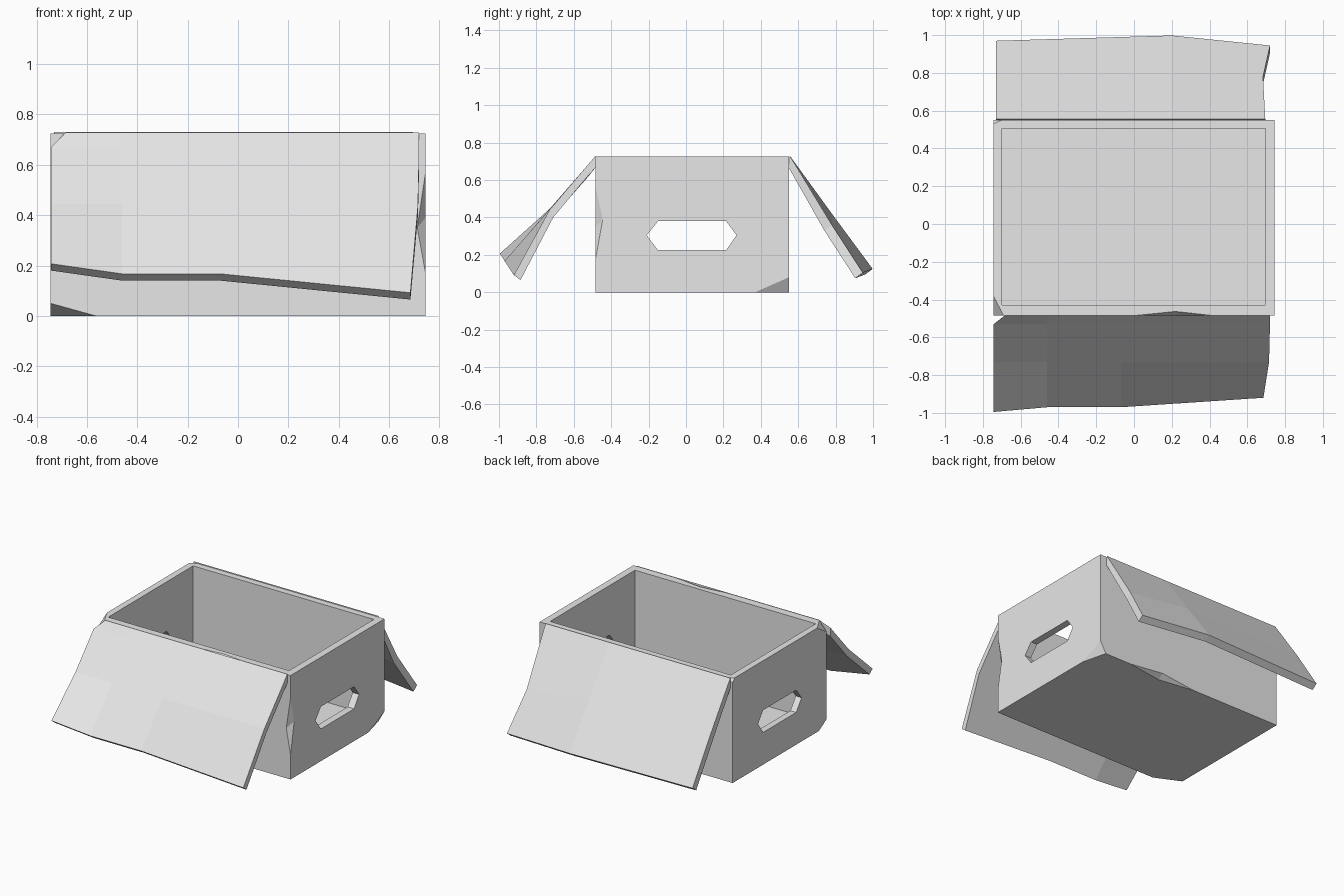
import bpy, bmesh
from mathutils import Vector

if "Cube" in bpy.data.objects:
    bpy.data.objects.remove(bpy.data.objects["Cube"], do_unlink=True)

grey = bpy.data.materials.new("light_grey")
grey.use_nodes = True
colour = (0.8, 0.8, 0.8, 1)
grey.diffuse_color = colour
grey.node_tree.nodes["Principled BSDF"].inputs["Base Color"].default_value = colour


def finish(name, bm):
    bmesh.ops.recalc_face_normals(bm, faces=bm.faces)
    mesh = bpy.data.meshes.new(name)
    bm.to_mesh(mesh)
    bm.free()
    mesh.materials.append(grey)
    obj = bpy.data.objects.new(name, mesh)
    bpy.context.collection.objects.link(obj)
    return obj


def hull(name, points):
    bm = bmesh.new()
    for p in points:
        bm.verts.new(p)
    bmesh.ops.convex_hull(bm, input=bm.verts)
    return finish(name, bm)


def block(name, low, high):
    return hull(name, [(x, y, z) for x in (low[0], high[0])
                       for y in (low[1], high[1]) for z in (low[2], high[2])])


# Outer limits of the box
L, R, F, B, T = -0.745, 0.745, -0.485, 0.55, 0.725


def corner_chip(corner, points):
    c = Vector(corner)
    middle = sum((Vector(p) for p in points), Vector()) / len(points)
    return hull("chip_cutter", points + [c + (c - middle)])


def edge_chip(a, b, p, q, outward):
    apex = (Vector(a) + Vector(b)) / 2 + Vector(outward) * 0.05
    return hull("chip_cutter", [a, b, p, q, apex])


# Box shell, hollow, and handle holes through both ends
box = block("box", (L, F, 0), (R, B, T))
handle = [(-0.21, 0.305), (-0.15, 0.38), (0.215, 0.38),
          (0.27, 0.305), (0.215, 0.225), (-0.15, 0.225)]
cutters = [
    block("hollow_cutter", (-0.70, -0.43, 0.05), (0.695, 0.505, 1)),
    hull("handle_cutter", [(x, y, z) for x in (-1, 1) for y, z in handle]),
    # Worn corners
    corner_chip((L, F, T), [(-0.69, F, T), (L, -0.38, T), (L, F, 0.66)]),
    corner_chip((L, F, 0), [(-0.565, F, 0), (L, -0.40, 0), (L, F, 0.05)]),
    corner_chip((R, B, 0), [(0.70, B, 0), (R, 0.37, 0), (R, B, 0.08)]),
    corner_chip((L, B, T), [(-0.70, B, T), (L, 0.53, T), (L, B, 0.70)]),
    # Worn edges
    edge_chip((R, F, 0.17), (R, F, 0.57), (R, -0.445, 0.39),
              (0.712, F, 0.35), (1, -1, 0)),
    edge_chip((0, F, T), (0.42, F, T), (0.22, -0.463, T),
              (0.22, F, 0.69), (0, -1, 1)),
    edge_chip((-0.04, B, 0), (0.49, B, 0), (0.22, 0.51, 0),
              (0.22, B, 0.03), (0, 1, -1)),
]
for cutter in cutters:
    cutter.hide_render = True
    mod = box.modifiers.new("cut", "BOOLEAN")
    mod.operation = "DIFFERENCE"
    mod.solver = "EXACT"
    mod.object = cutter
bpy.context.view_layer.update()
graph = bpy.context.evaluated_depsgraph_get()
cut_mesh = bpy.data.meshes.new_from_object(box.evaluated_get(graph))
box.modifiers.clear()
box.data = cut_mesh
for cutter in cutters:
    bpy.data.objects.remove(cutter, do_unlink=True)


def flap(name, columns, offsets):
    """Each column runs hinge, middle, tip; offsets lead to the underside."""
    bm = bmesh.new()
    upper = [[bm.verts.new(p) for p in col] for col in columns]
    lower = [[bm.verts.new(Vector(p) + Vector((0, *o)))
              for p, o in zip(col, offsets)] for col in columns]
    rows = len(offsets)
    for i in range(len(columns) - 1):
        for grid in (upper, lower):
            for j in range(rows - 1):
                bm.faces.new((grid[i][j], grid[i + 1][j],
                              grid[i + 1][j + 1], grid[i][j + 1]))
        for j in (0, rows - 1):
            bm.faces.new((upper[i][j], upper[i + 1][j],
                          lower[i + 1][j], lower[i][j]))
    for i in (0, -1):
        for j in range(rows - 1):
            bm.faces.new((upper[i][j], upper[i][j + 1],
                          lower[i][j + 1], lower[i][j]))
    return finish(name, bm)


# Front flap, bent and with a ragged lower edge
flap("front_flap", [
    [(-0.685, F, 0.728), (-0.743, -0.53, 0.67), (-0.743, -0.73, 0.445), (-0.743, -0.995, 0.207)],
    [(-0.46, F, 0.728), (-0.46, -0.53, 0.675), (-0.46, -0.73, 0.445), (-0.46, -0.97, 0.167)],
    [(-0.07, F, 0.728), (-0.07, -0.53, 0.675), (-0.07, -0.73, 0.443), (-0.07, -0.97, 0.167)],
    [(0.72, F, 0.728), (0.72, -0.53, 0.675), (0.715, -0.73, 0.44), (0.685, -0.92, 0.092)],
], [(0, -0.063), (0, -0.06), (0.02, -0.04), (0.035, -0.027)])

# Back flap, with its outer edge peaking off centre
H = 0.555
flap("back_flap", [
    [(-0.73, H, 0.73), (-0.73, 0.78, 0.41), (-0.73, 0.97, 0.12)],
    [(0.2, H, 0.73), (0.2, 0.78, 0.42), (0.2, 0.998, 0.125)],
    [(0.695, H, 0.73), (0.683, 0.78, 0.36), (0.72, 0.945, 0.105)],
], [(-0.005, -0.065), (-0.04, -0.03), (-0.04, -0.03)])
